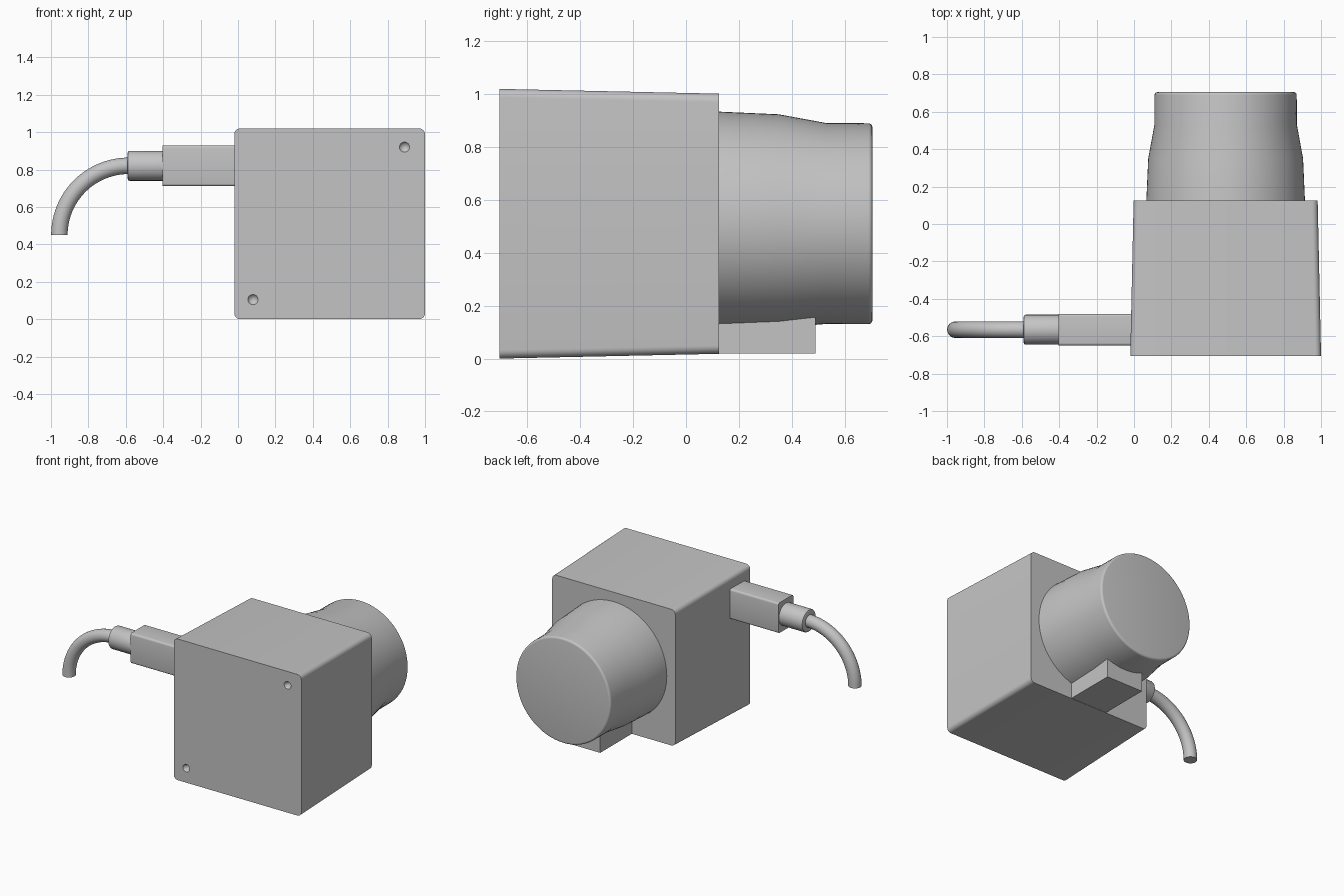
import bpy
import bmesh
from math import sin, cos, pi, radians
from mathutils import Vector

if "Cube" in bpy.data.objects:
    bpy.data.objects.remove(bpy.data.objects["Cube"])

# Single material
GREY = (0.55, 0.55, 0.55, 1)
grey = bpy.data.materials.new("plain grey")
grey.use_nodes = True
grey.diffuse_color = GREY
grey.node_tree.nodes["Principled BSDF"].inputs["Base Color"].default_value = GREY

CX, CZ = 0.49, 0.51          # axis of housing and knob
PORT_Y, PORT_Z = -0.565, 0.82  # axis of plug and cable


def finish(obj, angle=30):
    bpy.ops.object.select_all(action='DESELECT')
    obj.select_set(True)
    bpy.context.view_layer.objects.active = obj
    bpy.ops.object.shade_smooth_by_angle(angle=radians(angle))


def loft(name, rings):
    """Skin a list of equal-length point rings and cap both ends."""
    bm = bmesh.new()
    loops = [[bm.verts.new(p) for p in ring] for ring in rings]
    n = len(loops[0])
    for a, b in zip(loops, loops[1:]):
        for i in range(n):
            j = (i + 1) % n
            bm.faces.new((a[i], a[j], b[j], b[i]))
    bm.faces.new(loops[0])
    bm.faces.new(loops[-1])
    bmesh.ops.recalc_face_normals(bm, faces=bm.faces)
    mesh = bpy.data.meshes.new(name)
    bm.to_mesh(mesh)
    bm.free()
    mesh.materials.append(grey)
    obj = bpy.data.objects.new(name, mesh)
    bpy.context.collection.objects.link(obj)
    return obj


def rounded_rect(hw, hh, r, steps=6):
    pts = []
    for q, (sx, sy) in enumerate([(1, 1), (-1, 1), (-1, -1), (1, -1)]):
        for k in range(steps + 1):
            a = (q + k / steps) * pi / 2
            pts.append((sx * (hw - r) + r * cos(a), sy * (hh - r) + r * sin(a)))
    return pts


def circle(r, n=32):
    return [(r * cos(2 * pi * i / n), r * sin(2 * pi * i / n)) for i in range(n)]


def across_y(pts, y):
    return [(CX + u, y, CZ + v) for u, v in pts]


def across_x(pts, x):
    return [(x, PORT_Y + u, PORT_Z + v) for u, v in pts]


# Tapered housing with rounded long edges
housing = loft("housing", [across_y(rounded_rect(h, h, 0.032), y)
                           for h, y in ((0.51, -0.705), (0.492, 0.125))])

# Conical screw dimples in the front
for n, (x, z) in enumerate([(0.89, 0.92), (0.08, 0.105)]):
    bpy.ops.mesh.primitive_cone_add(vertices=24, radius1=0.041, radius2=0, depth=0.06,
                                    location=(x, -0.695, z), rotation=(-pi / 2, 0, 0))
    cutter = bpy.context.object
    cutter.name = f"dimple_cutter_{n + 1}"
    cutter.hide_render = True
    cutter.data.materials.append(grey)
    mod = housing.modifiers.new("dimple", 'BOOLEAN')
    mod.operation = 'DIFFERENCE'
    mod.solver = 'EXACT'
    mod.object = cutter
    bpy.context.view_layer.objects.active = housing
    bpy.ops.object.modifier_apply(modifier=mod.name)
    bpy.data.objects.remove(cutter)
finish(housing)

# Round knob at the back: (radius, flattening of the underside, y)
profile = [(0.426, 0.022, 0.1), (0.424, 0.022, 0.125), (0.414, 0.02, 0.35),
           (0.381, 0.002, 0.53), (0.38, 0, 0.69)]
profile += [(0.365 + 0.015 * cos(a), 0, 0.69 + 0.015 * sin(a))
            for a in (pi / 8, pi / 4, 3 * pi / 8, pi / 2)]
rings = []
for r, flat, y in profile:
    ring = []
    for u, v in circle(1, 72):
        rad = r - flat * max(0, -v) ** 3
        ring.append((CX + rad * u, y, CZ + rad * v))
    rings.append(ring)
finish(loft("knob", rings))

# Foot block under the knob
finish(loft("foot_block", [across_y([(-0.147, -0.49), (0.147, -0.49),
                                     (0.147, -0.3), (-0.147, -0.3)], y)
                           for y in (0.1, 0.49)]))

# Plug on the right side
finish(loft("plug", [across_x(rounded_rect(0.085, 0.109, 0.014, 4), x)
                     for x in (0.03, -0.403)]))

# Strain relief collar with a softened outer end
collar = [(0.08, -0.38), (0.08, -0.58), (0.077, -0.587), (0.07, -0.59)]
finish(loft("collar", [across_x(circle(r), x) for r, x in collar]))

# Cable bending down through a quarter turn
BEND = 0.37
center = Vector((-0.585, PORT_Y, PORT_Z - BEND))
cable = [across_x(circle(0.044), -0.56)]
for k in range(25):
    a = pi / 2 * k / 24
    out = Vector((-sin(a), 0, cos(a)))
    cable.append([center + out * (BEND + v) + Vector((0, u, 0))
                  for u, v in circle(0.044)])
finish(loft("cable", cable))
